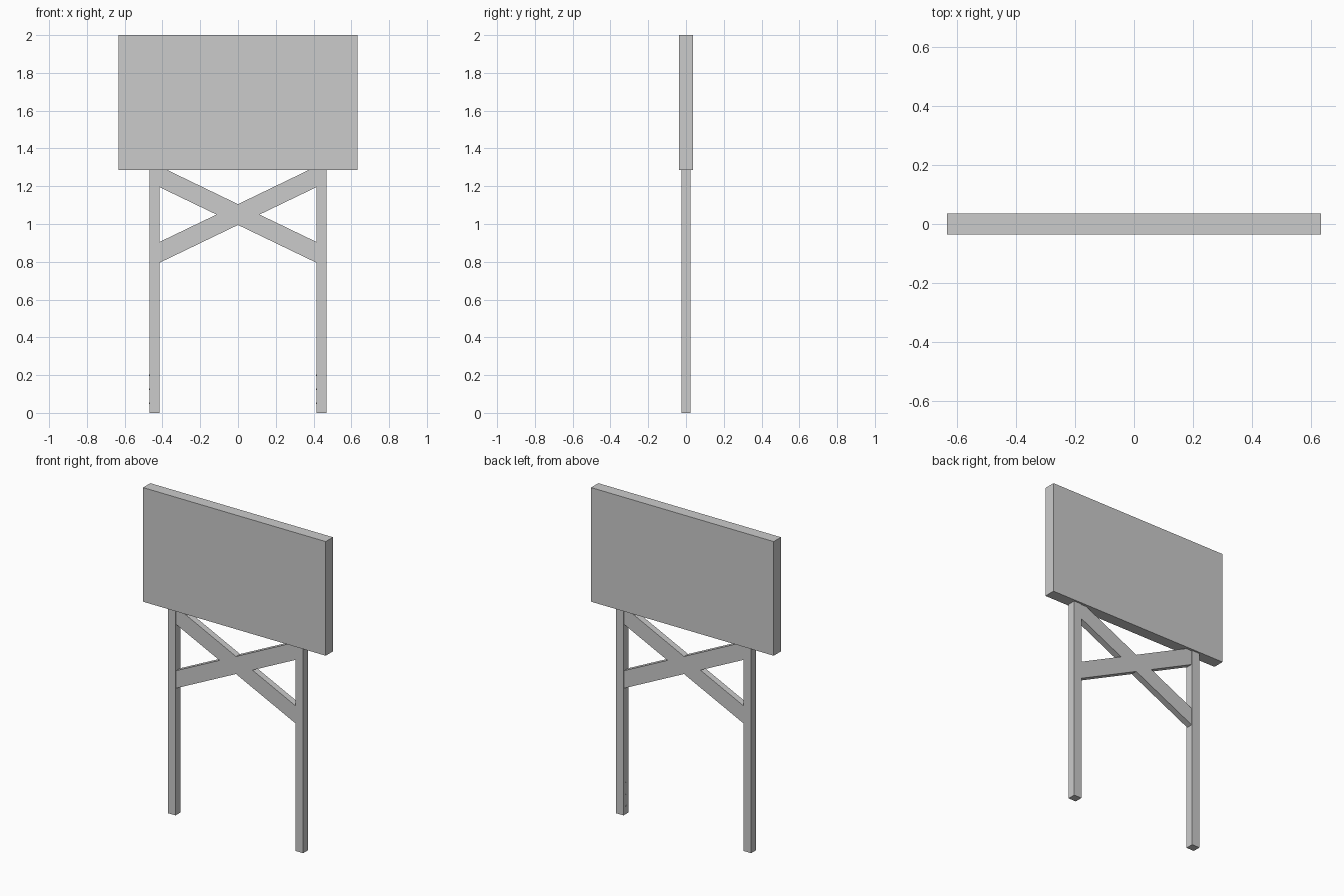
import bpy, bmesh, math

if "Cube" in bpy.data.objects:
    bpy.data.objects.remove(bpy.data.objects["Cube"])

BOARD_BOTTOM = 1.285


def box(name, lo, hi):
    bpy.ops.mesh.primitive_cube_add(size=1, location=[(a + b) / 2 for a, b in zip(lo, hi)])
    ob = bpy.context.object
    ob.name = name
    ob.scale = [b - a for a, b in zip(lo, hi)]
    bpy.ops.object.transform_apply(location=False, rotation=False, scale=True)
    return ob


# Sign board
box("sign_board", (-0.633, -0.036, BOARD_BOTTOM), (0.633, 0.036, 2.0))

# Posts, each with three tiny flush bolts on its left side
for side, x in (("left", -0.442), ("right", 0.442)):
    box(side + "_post", (x - 0.027, -0.025, 0), (x + 0.027, 0.025, BOARD_BOTTOM))
    for i, z in enumerate((0.05, 0.125, 0.2)):
        bpy.ops.mesh.primitive_cylinder_add(
            vertices=10, radius=0.004, depth=0.002,
            location=(x - 0.027, 0, z), rotation=(0, math.pi / 2, 0))
        bpy.context.object.name = f"{side}_post_bolt_{i + 1}"

# Cross brace: one X-shaped profile, trimmed by the board and the posts
half = [(0, 1.105), (0.373, BOARD_BOTTOM), (0.415, BOARD_BOTTOM), (0.415, 1.195),
        (0.114, 1.05), (0.415, 0.905), (0.415, 0.795), (0, 0.995)]
outline = half + [(-x, z) for x, z in reversed(half[1:-1])]
depth = 0.02
bm = bmesh.new()
face = bm.faces.new([bm.verts.new((x, -depth, z)) for x, z in outline])
ext = bmesh.ops.extrude_face_region(bm, geom=[face], use_keep_orig=True)
moved = [g for g in ext["geom"] if isinstance(g, bmesh.types.BMVert)]
bmesh.ops.translate(bm, verts=moved, vec=(0, 2 * depth, 0))
bmesh.ops.recalc_face_normals(bm, faces=bm.faces)
mesh = bpy.data.meshes.new("cross_brace")
bm.to_mesh(mesh)
bm.free()
bpy.context.collection.objects.link(bpy.data.objects.new("cross_brace", mesh))
